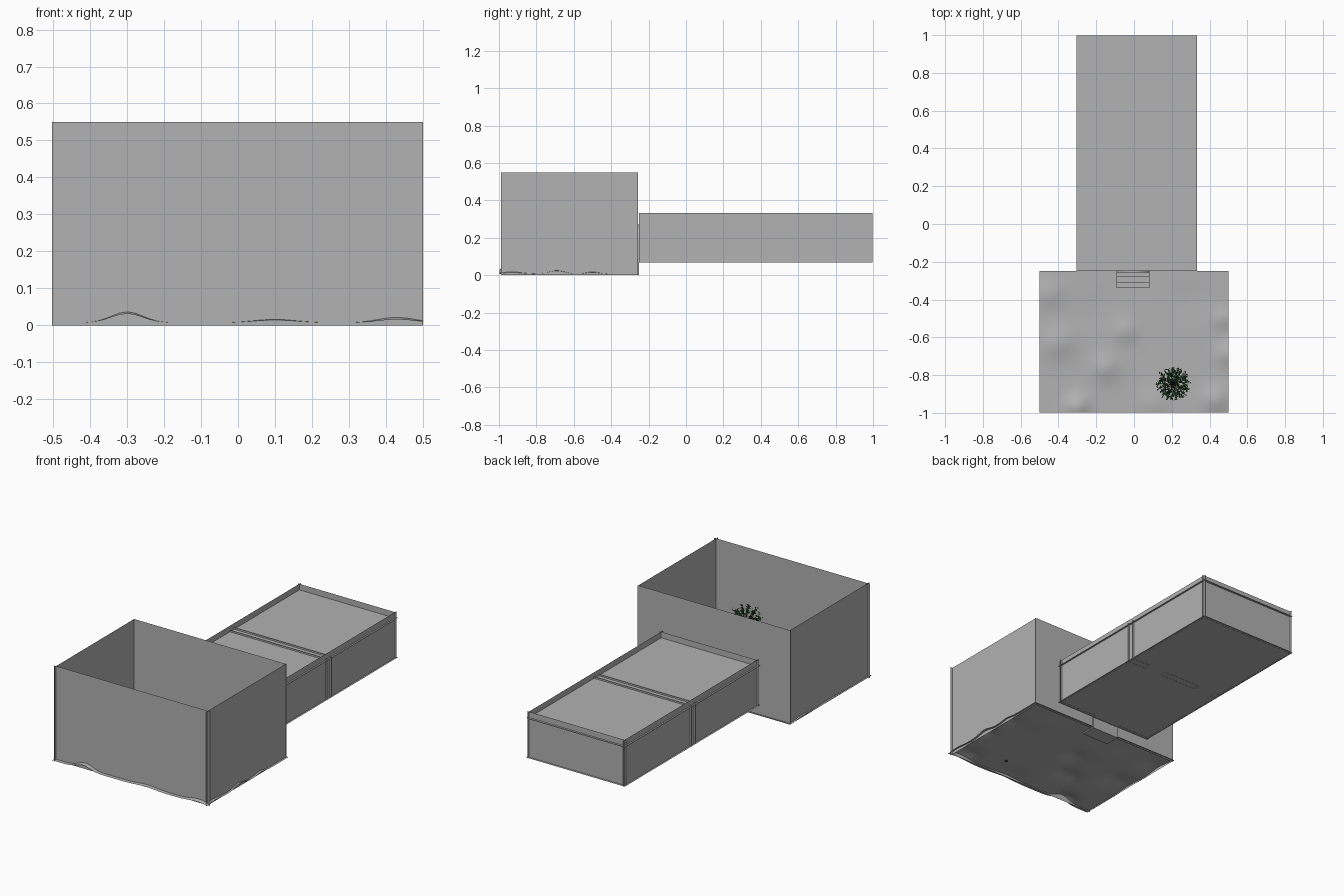
import bpy, bmesh, math, random
from mathutils import Vector, Matrix

if "Cube" in bpy.data.objects:
    bpy.data.objects.remove(bpy.data.objects["Cube"])

random.seed(4)


def material(name, rgb):
    m = bpy.data.materials.new(name)
    m.diffuse_color = (*rgb, 1)
    m.use_nodes = True
    m.node_tree.nodes["Principled BSDF"].inputs["Base Color"].default_value = m.diffuse_color
    return m


GREY = material("plain grey", (0.445, 0.445, 0.445))
LEAF = material("dark leaf green", (0.015, 0.075, 0.015))
BARK = material("dark bark", (0.04, 0.03, 0.02))


def finish(name, bm, mat, smooth=False):
    me = bpy.data.meshes.new(name)
    bm.to_mesh(me)
    bm.free()
    me.materials.append(mat)
    for p in me.polygons:
        p.use_smooth = smooth
    ob = bpy.data.objects.new(name, me)
    bpy.context.collection.objects.link(ob)
    return ob


def arch(cx, half, z0, top, n=12):
    """Door outline from the left foot over the arch to the right foot."""
    spring = top - half
    pts = [(cx - half, z0)]
    for i in range(n + 1):
        a = math.pi * (1 - i / n)
        pts.append((cx + half * math.cos(a), spring + half * math.sin(a)))
    return pts + [(cx + half, z0)]


def cross_wall(name, y, x0, x1, z0, z1, doors=()):
    """Thin wall along x, with arched doors (centre, half width, top) cut from below."""
    pts = [(x0, z0)]
    for cx, half, top in doors:
        pts += arch(cx, half, z0, top)
    pts += [(x1, z0), (x1, z1), (x0, z1)]
    bm = bmesh.new()
    bm.faces.new([bm.verts.new((x, y, z)) for x, z in pts])
    bmesh.ops.triangulate(bm, faces=bm.faces[:])
    finish(name, bm, GREY)


def quad(name, corners):
    bm = bmesh.new()
    bm.faces.new([bm.verts.new(c) for c in corners])
    finish(name, bm, GREY)


def side_wall(name, x, y0, y1, z0, z1):
    quad(name, [(x, y0, z0), (x, y1, z0), (x, y1, z1), (x, y0, z1)])


def slab(name, x0, x1, y0, y1, z):
    quad(name, [(x0, y0, z), (x1, y0, z), (x1, y1, z), (x0, y1, z)])


def jamb(name, door, y0, y1, z0):
    """Lining that joins the doors of two parallel walls."""
    cx, half, top = door
    bm = bmesh.new()
    rows = [[bm.verts.new((x, y, z)) for x, z in arch(cx, half, z0, top)] for y in (y0, y1)]
    for i in range(len(rows[0]) - 1):
        bm.faces.new((rows[0][i], rows[0][i + 1], rows[1][i + 1], rows[1][i]))
    finish(name, bm, GREY)


# courtyard walls, crossing slightly at the front corners
MAIN = (-0.005, 0.088, 0.27)
cross_wall("courtyard_front_wall", -0.975, -0.503, 0.501, 0, 0.55)
cross_wall("courtyard_back_wall", -0.257, -0.495, 0.493, 0, 0.55, [MAIN])
side_wall("courtyard_left_wall", -0.49, -0.99, -0.257, 0, 0.55)
side_wall("courtyard_right_wall", 0.488, -0.99, -0.257, 0, 0.55)

# uneven courtyard ground: x, y, height, radius of each mound
MOUNDS = [(-0.45, -0.37, 0.014, 0.07), (-0.4, -0.63, 0.018, 0.08), (-0.15, -0.76, 0.018, 0.07),
          (-0.05, -0.57, 0.014, 0.06), (0.5, -0.69, 0.018, 0.06), (0.47, -0.5, 0.013, 0.05),
          (0.43, -0.93, 0.022, 0.07), (-0.3, -0.97, 0.03, 0.06), (0.1, -0.95, 0.01, 0.08),
          (0.3, -0.4, -0.006, 0.1), (-0.2, -0.45, -0.005, 0.1)]
bm = bmesh.new()
bmesh.ops.create_grid(bm, x_segments=50, y_segments=38, size=1)
for v in bm.verts:
    x, y = v.co.x * 0.5, -0.624 + v.co.y * 0.374
    z = 0.007 + sum(h * math.exp(-((x - a) ** 2 + (y - b) ** 2) / r ** 2) for a, b, h, r in MOUNDS)
    v.co = (x, y, max(z, 0.001))
finish("courtyard_ground", bm, GREY, True)

# three steps to the door
for i in range(3):
    bm = bmesh.new()
    top, front = 0.067 - 0.021 * i, -0.28 - 0.03 * i
    size = Vector((0.176, -0.25 - front, top))
    bmesh.ops.create_cube(bm, size=1, matrix=Matrix.Translation((-0.005, (front - 0.25) / 2, top / 2))
                          @ Matrix.Diagonal(size).to_4x4())
    finish(f"step_{i + 1}", bm, GREY)

# house shell: outer walls, floor, sunken ceiling
X0, X1, Z0, Z1 = -0.304, 0.333, 0.067, 0.333
cross_wall("house_front_wall", -0.233, X0, X1, Z0, Z1, [MAIN])
cross_wall("house_back_wall", 0.985, X0, X1, Z0, Z1)
side_wall("house_left_wall", X0 + 0.01, -0.25, 0.998, Z0, Z1)
side_wall("house_right_wall", X1 - 0.01, -0.25, 0.998, Z0, Z1)
slab("house_floor", X0, X1, -0.25, 0.998, Z0 + 0.001)
slab("house_ceiling", X0, X1, -0.25, 0.998, 0.298)
jamb("front_door_lining", MAIN, -0.257, -0.233, Z0)

# double dividing wall with two doorways between the rooms
DOORS = [(-0.2, 0.058, 0.24), (0.152, 0.055, 0.24)]
for label, y in (("front", 0.345), ("rear", 0.385)):
    cross_wall(f"dividing_wall_{label}", y, X0, X1, Z0, 0.308, DOORS)
for i, d in enumerate(DOORS):
    jamb(f"inner_door_lining_{i + 1}", d, 0.345, 0.385, Z0)

# small tree: trunk and branches
BASE = Vector((0.21, -0.845, 0.0))
CROWN = BASE + Vector((0, 0, 0.2))


def limb(bm, a, b, r0, r1):
    d = b - a
    m = Matrix.Translation((a + b) / 2) @ d.to_track_quat('Z', 'Y').to_matrix().to_4x4()
    bmesh.ops.create_cone(bm, cap_ends=True, segments=6, radius1=r0, radius2=r1, depth=d.length, matrix=m)


bm = bmesh.new()
limb(bm, BASE, CROWN, 0.008, 0.004)
tips = []
for i in range(34):
    a = i * 2.39996
    h = 0.98 - 1.5 * i / 33
    r = math.sqrt(1 - h * h)
    tip = CROWN + Vector((0.085 * r * math.cos(a), 0.085 * r * math.sin(a), 0.08 * h))
    start = BASE + Vector((0, 0, 0.13 + 0.06 * (h + 0.55) / 1.6))
    limb(bm, start, tip, 0.002, 0.001)
    tips.append((start, tip))
finish("tree_trunk_and_branches", bm, BARK)

# leaves scattered along the branches
bm = bmesh.new()
for start, tip in tips:
    for k in range(13):
        c = start.lerp(tip, random.uniform(0.55, 1.05))
        d = Vector([random.gauss(0, 1) for _ in range(3)]).normalized()
        s = d.cross(Vector((random.random(), random.random(), 1))).normalized() * 0.0045
        d *= random.uniform(0.014, 0.02)
        bm.faces.new([bm.verts.new(p) for p in (c, c + d / 2 + s, c + d, c + d / 2 - s)])
finish("tree_leaves", bm, LEAF)
